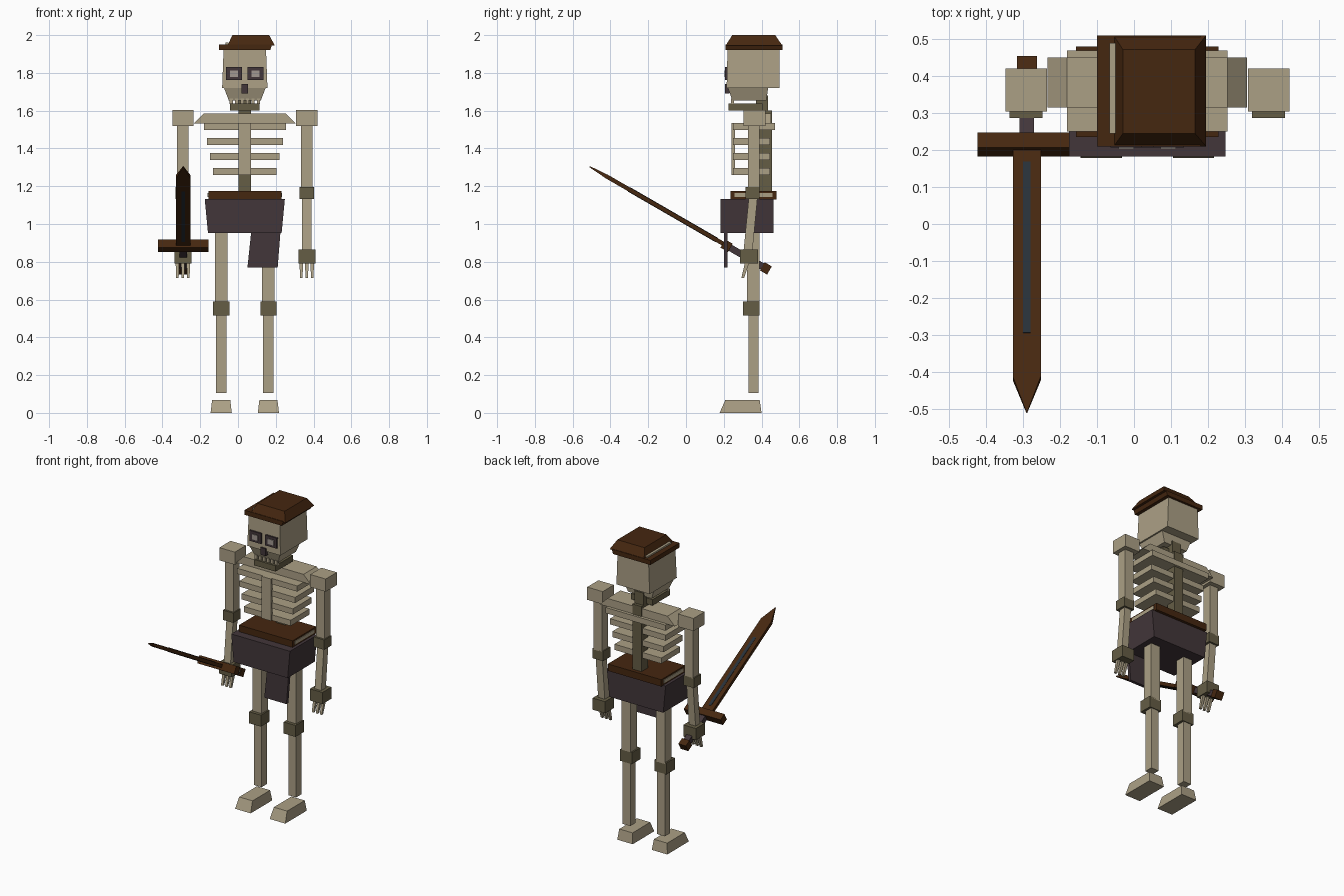
import bpy
import bmesh
from math import radians
from mathutils import Matrix, Vector

default_cube = bpy.data.objects.get("Cube")
if default_cube:
    bpy.data.objects.remove(default_cube, do_unlink=True)


def make_material(name, red, green, blue):
    material = bpy.data.materials.new(name)
    material.use_nodes = True
    colour = (red, green, blue, 1)
    material.diffuse_color = colour
    material.node_tree.nodes["Principled BSDF"].inputs["Base Color"].default_value = colour
    return material


bone = make_material("pale bone", .41, .35, .235)
joint = make_material("dark bone", .13, .11, .06)
leather = make_material("brown leather", .06, .02, .005)
cloth = make_material("purple cloth", .055, .037, .042)
steel = make_material("blue steel", .02, .03, .04)
eye_grey = make_material("eye grey", .36, .32, .29)

MIDDLE = .036  # centre line of the body


def frustum(name, material, bottom, top, low, high, transform=None):
    """Block between two rectangles, each given as (x0, x1, y0, y1)."""
    mesh = bpy.data.meshes.new(name)
    bm = bmesh.new()
    rings = []
    for (xa, xb, ya, yb), z in ((bottom, low), (top, high)):
        corners = ((xa, ya), (xb, ya), (xb, yb), (xa, yb))
        rings.append([bm.verts.new((x, y, z)) for x, y in corners])
    lower, upper = rings
    bm.faces.new(lower[::-1])
    bm.faces.new(upper)
    for i in range(len(lower)):
        j = (i + 1) % len(lower)
        bm.faces.new((lower[i], lower[j], upper[j], upper[i]))
    if transform:
        bm.transform(transform)
    bmesh.ops.recalc_face_normals(bm, faces=bm.faces)
    bm.to_mesh(mesh)
    bm.free()
    mesh.materials.append(material)
    part = bpy.data.objects.new(name, mesh)
    bpy.context.scene.collection.objects.link(part)
    return part


def centred(centre, half_width, front, back):
    return (centre - half_width, centre + half_width, front, back)


def block(name, material, centre, half_width, front, back, low, high, transform=None):
    area = centred(centre, half_width, front, back)
    return frustum(name, material, area, area, low, high, transform)


# Skull, upper jaw and teeth
frustum("skull", bone, centred(MIDDLE, .12, .215, .495),
        centred(MIDDLE, .112, .22, .495), 1.72, 1.93)
frustum("upper_jaw", bone, centred(MIDDLE, .085, .245, .425),
        centred(MIDDLE, .11, .222, .435), 1.655, 1.72)
block("lower_jaw", joint, MIDDLE, .078, .225, .405, 1.6, 1.638)
for i in range(6):
    x = MIDDLE + (i - 2.5) * .029
    block("tooth", bone, x, .009, .237, .255, 1.635, 1.665)

# Eyes and nose
for side in (-1, 1):
    x = MIDDLE + side * .057
    block("eye_socket", cloth, x, .042, .207, .225, 1.762, 1.83)
    block("eye", eye_grey, x, .021, .203, .21, 1.778, 1.812)
block("nose", cloth, MIDDLE, .018, .207, .23, 1.692, 1.74)

# Cap, sitting slightly to one side
frustum("cap_brim", leather, (-.1, .17, .21, .51), (-.1, .18, .21, .51), 1.92, 1.95)
frustum("cap_crown", leather, (-.055, .195, .21, .51),
        (-.03, .165, .245, .472), 1.945, 2)
block("cap_band", bone, -.058, .008, .245, .49, 1.945, 1.96)

# Spine, collar and rib cage
block("spine", joint, MIDDLE, .033, .39, .455, 1.17, 1.6)
block("neck", joint, MIDDLE, .033, .37, .435, 1.57, 1.68)
frustum("collar", bone, centred(MIDDLE, .27, .315, .45),
        centred(MIDDLE, .217, .315, .45), 1.532, 1.585)
for i in range(4):
    top = 1.534 - i * .079
    back = .47 if i == 0 else .445
    block("rib", bone, MIDDLE, .217 - i * .016, .25, back, top - .037, top)
block("breastbone", bone, MIDDLE, .033, .24, .26, 1.26, 1.534)

# Belt, shorts and hanging cloth
block("belt", leather, MIDDLE, .193, .235, .48, 1.13, 1.175)
block("hip_bone", bone, MIDDLE, .197, .258, .458, 1.143, 1.165)
frustum("shorts", cloth, centred(MIDDLE, .195, .182, .462),
        centred(MIDDLE, .212, .182, .462), .953, 1.132)
frustum("hanging_cloth", cloth, (.05, .21, .2, .22), (.07, .225, .2, .22), .77, .96)

# Arms and legs, the same on both sides
for side, label in ((1, "left"), (-1, "right")):
    x = MIDDLE + side * .328
    block(label + "_shoulder", bone, x, .056, .305, .42, 1.52, 1.603)
    block(label + "_upper_arm", bone, x, .031, .328, .39, 1.19, 1.53)
    block(label + "_elbow", joint, x, .038, .315, .39, 1.132, 1.196)
    frustum(label + "_forearm", bone, centred(x, .024, .305, .352),
            centred(x, .024, .332, .378), .86, 1.135)
    block(label + "_hand", joint, x, .045, .287, .38, .79, .866)
    for i in (-1, 0, 1):
        finger = x + i * .029
        frustum(label + "_finger", bone, centred(finger, .007, .293, .307),
                centred(finger, .009, .312, .335), .714, .795)

    x = MIDDLE + side * .125
    block(label + "_thigh", bone, x, .033, .323, .39, .58, .96)
    block(label + "_knee", joint, x, .043, .302, .39, .515, .59)
    block(label + "_shin", bone, x, .028, .33, .385, .105, .52)
    frustum(label + "_foot", bone, centred(x, .056, .178, .4),
            centred(x, .048, .208, .39), 0, .068)

# Sword, built upright around its guard and then tilted forward
tilt = Matrix.Translation(Vector((-.29, .215, .885))) @ Matrix.Rotation(radians(60), 4, "X")
block("sword_blade", leather, 0, .038, -.011, .011, 0, .73, tilt)
frustum("sword_tip", leather, centred(0, .038, -.011, .011),
        centred(0, .001, -.003, .003), .73, .837, tilt)
block("blade_groove", steel, 0, .01, -.013, .013, .06, .595, tilt)
block("sword_guard", leather, 0, .133, -.025, .025, -.023, .023, tilt)
block("sword_grip", cloth, 0, .02, -.018, .018, -.22, -.02, tilt)
block("sword_pommel", leather, 0, .027, -.025, .025, -.262, -.218, tilt)
